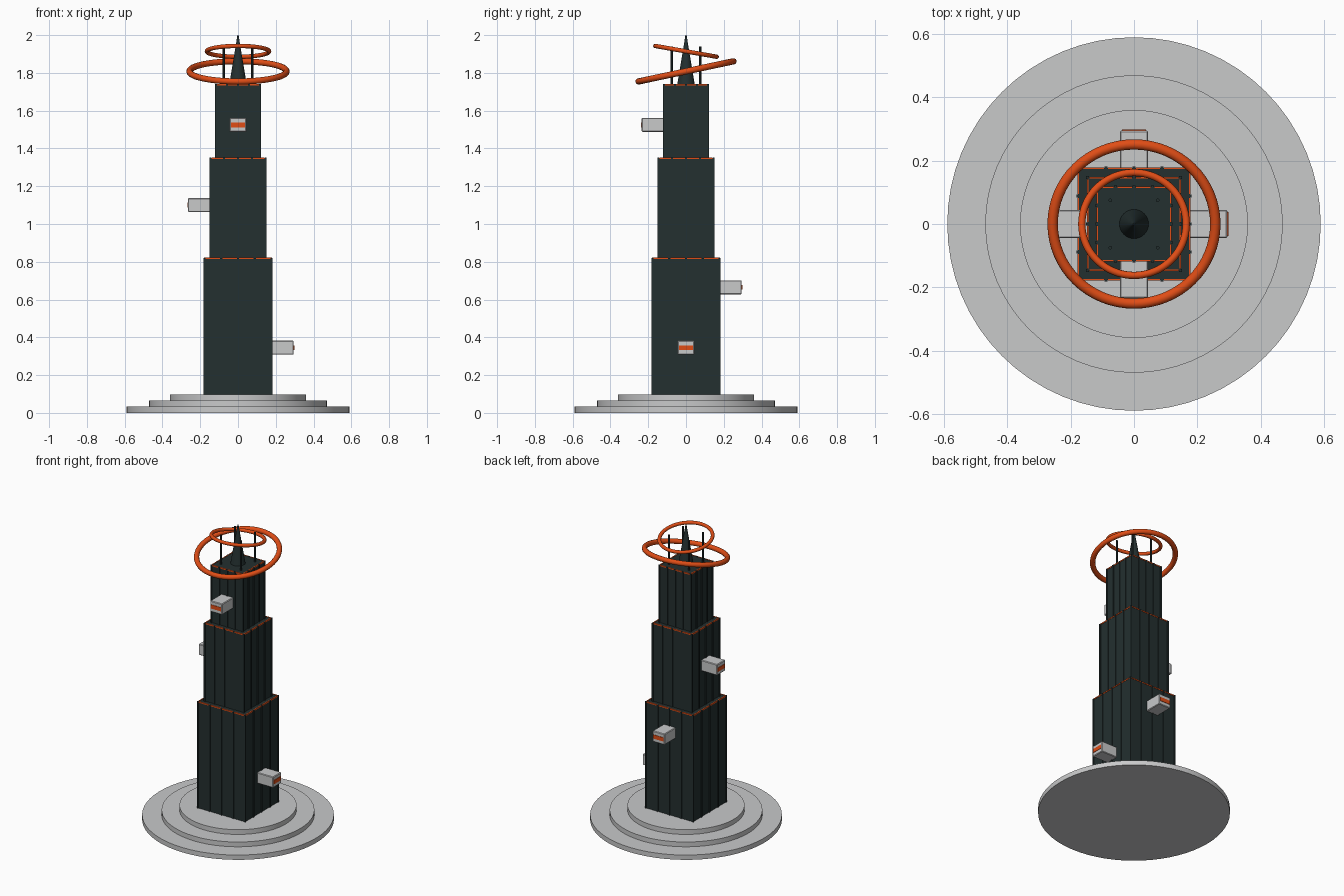
import bpy, bmesh, math
from mathutils import Matrix, Vector

if "Cube" in bpy.data.objects:
    bpy.data.objects.remove(bpy.data.objects["Cube"])


def material(name, rgb):
    m = bpy.data.materials.new(name)
    m.diffuse_color = (*rgb, 1)
    m.use_nodes = True
    m.node_tree.nodes["Principled BSDF"].inputs["Base Color"].default_value = m.diffuse_color
    return m


DARK = material("dark slate", (0.017, 0.029, 0.029))
GREY = material("light grey", (0.58, 0.585, 0.59))
ORANGE = material("burnt orange", (0.75, 0.075, 0.008))


def finish(name, bm, mat, smooth=False):
    mesh = bpy.data.meshes.new(name)
    bm.to_mesh(mesh)
    bm.free()
    mesh.materials.append(mat)
    ob = bpy.data.objects.new(name, mesh)
    bpy.context.collection.objects.link(ob)
    if smooth:
        bpy.ops.object.select_all(action='DESELECT')
        ob.select_set(True)
        bpy.context.view_layer.objects.active = ob
        bpy.ops.object.shade_smooth_by_angle(angle=math.radians(40))
    return ob


def add_box(bm, lo, hi, turn=0.0):
    """Box between two corners, then turned about z (quarter turns)."""
    lo, hi = Vector(lo), Vector(hi)
    m = (Matrix.Rotation(turn * math.pi / 2, 4, 'Z')
         @ Matrix.Translation((lo + hi) / 2) @ Matrix.Diagonal((*(hi - lo), 1)))
    return bmesh.ops.create_cube(bm, size=1, matrix=m)["verts"]


def add_cone(bm, r1, r2, z0, z1, x=0, y=0, segments=32):
    bmesh.ops.create_cone(bm, cap_ends=True, segments=segments, radius1=r1, radius2=r2,
                          depth=z1 - z0, matrix=Matrix.Translation((x, y, (z0 + z1) / 2)))


# Stepped round plinth
for i, r in enumerate((0.59, 0.47, 0.36)):
    bm = bmesh.new()
    add_cone(bm, r, r, i * 0.0325, (i + 1) * 0.0325, segments=64)
    finish(f"plinth_step_{i + 1}", bm, GREY, True)

# Three square tiers, each with ribs and a broken trim line at its top edge
for i, (h, z0, z1) in enumerate(((0.177, 0.0975, 0.82), (0.147, 0.82, 1.35), (0.117, 1.35, 1.74))):
    body, ribs, trim = bmesh.new(), bmesh.new(), bmesh.new()
    add_box(body, (-h, -h, z0), (h, h, z1))
    for side in range(4):
        for k in range(-2, 3):
            x = k * h / 2
            add_box(ribs, (x - 0.005, -h - 0.005, z0), (x + 0.005, -h + 0.005, z1 + 0.001), side)
            if k < 2:
                add_box(trim, (x + 0.006, -h - 0.002, z1 - 0.006),
                        (x + h / 2 - 0.006, -h + 0.004, z1 + 0.002), side)
    finish(f"tier_{i + 1}", body, DARK)
    finish(f"tier_{i + 1}_ribs", ribs, DARK)
    finish(f"tier_{i + 1}_trim", trim, ORANGE)

# Side pods spiralling up the tower: quarter turn from the front, wall distance, height
pods = (("right", 1, 0.177, 0.345), ("back", 2, 0.177, 0.665),
        ("left", 3, 0.147, 1.10), ("front", 0, 0.117, 1.525))
for name, turn, wall, z in pods:
    bm = bmesh.new()
    add_box(bm, (-0.045, -wall - 0.118, z - 0.037), (0.045, -wall + 0.01, z + 0.037), turn)
    bmesh.ops.bevel(bm, geom=bm.edges[:], offset=0.004, segments=1, affect='EDGES')
    finish(f"{name}_pod", bm, GREY)
    bm = bmesh.new()
    add_box(bm, (-0.038, -wall - 0.121, z - 0.013), (0.038, -wall - 0.115, z + 0.013), turn)
    finish(f"{name}_pod_window", bm, ORANGE)

# Spire and corner masts
bm = bmesh.new()
add_cone(bm, 0.046, 0.003, 1.74, 2.0)
finish("spire", bm, DARK, True)
bm = bmesh.new()
for x in (-0.075, 0.075):
    for y in (-0.075, 0.075):
        add_cone(bm, 0.006, 0.006, 1.74, 1.94, x, y, 8)
finish("corner_masts", bm, DARK, True)

# Tilted rings
for name, z, big, tube, tilt in (("large_ring", 1.808, 0.257, 0.0165, 12),
                                 ("small_ring", 1.914, 0.165, 0.0115, -10)):
    bpy.ops.mesh.primitive_torus_add(major_radius=big, minor_radius=tube, major_segments=64,
                                     minor_segments=12, location=(0, 0, z),
                                     rotation=(math.radians(tilt), 0, 0))
    ring = bpy.context.object
    ring.name = name
    ring.data.materials.append(ORANGE)
    bpy.ops.object.shade_smooth_by_angle(angle=math.radians(40))
